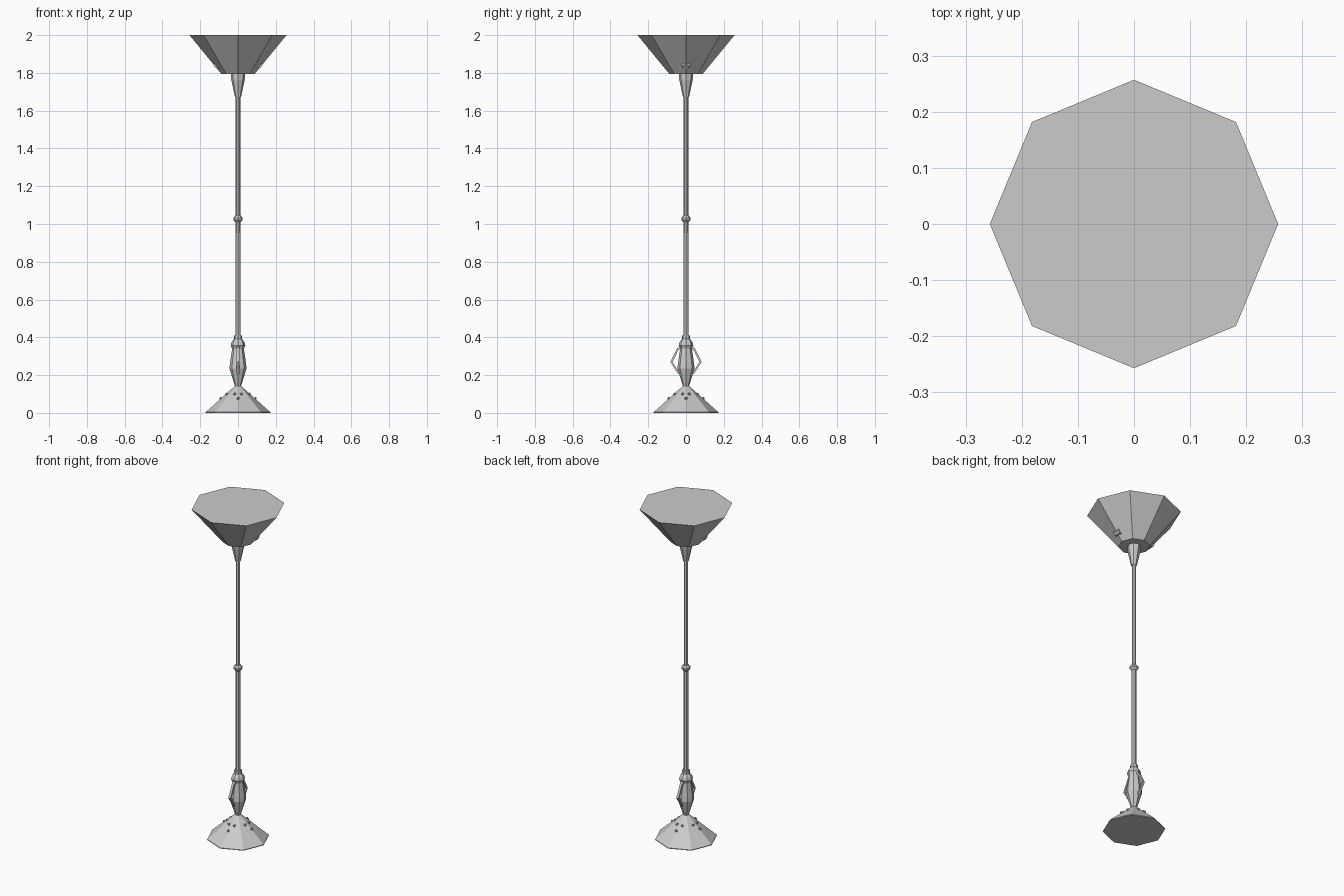
import bpy, bmesh
from math import cos, sin, pi
from mathutils import Vector, Matrix

cube = bpy.data.objects.get("Cube")
if cube:
    bpy.data.objects.remove(cube, do_unlink=True)

metal = bpy.data.materials.new("grey metal")
metal.use_nodes = True
GREY = (0.6, 0.6, 0.6, 1)
metal.diffuse_color = GREY
metal.node_tree.nodes["Principled BSDF"].inputs["Base Color"].default_value = GREY


def finish(name, bm):
    bmesh.ops.recalc_face_normals(bm, faces=bm.faces)
    mesh = bpy.data.meshes.new(name)
    bm.to_mesh(mesh)
    bm.free()
    mesh.materials.append(metal)
    obj = bpy.data.objects.new(name, mesh)
    bpy.context.collection.objects.link(obj)
    return obj


def lathe(name, profile, sides=8):
    """Closed faceted solid from (radius, height) pairs, corners on the axes."""
    bm = bmesh.new()
    rings = [[bm.verts.new((r * cos(2 * pi * i / sides), r * sin(2 * pi * i / sides), z))
              for i in range(sides)] for r, z in profile]
    for low, high in zip(rings, rings[1:]):
        for i in range(sides):
            j = (i + 1) % sides
            bm.faces.new((low[i], low[j], high[j], high[i]))
    bm.faces.new(rings[0][::-1])
    bm.faces.new(rings[-1])
    return finish(name, bm)


def plate(name, outline, half, turn):
    """Outline of (distance, height) pairs, thickened sideways and turned about z."""
    bm = bmesh.new()
    face = bm.faces.new([bm.verts.new((d, -half, z)) for d, z in outline])
    out = bmesh.ops.extrude_face_region(bm, geom=[face])
    moved = [v for v in out["geom"] if isinstance(v, bmesh.types.BMVert)]
    bmesh.ops.translate(bm, verts=moved, vec=(0, 2 * half, 0))
    bm.transform(Matrix.Rotation(turn, 4, 'Z'))
    return finish(name, bm)


# Foot, stem and shade
lathe("base", [(0.171, 0), (0.171, 0.004), (0.075, 0.09), (0.016, 0.143)])
lathe("vase", [(0.016, 0.14), (0.045, 0.235), (0.043, 0.26), (0.031, 0.34),
               (0.039, 0.358), (0.034, 0.375), (0.021, 0.392), (0.021, 0.41)])
lathe("lower_pole", [(0.014, 0.405), (0.013, 1.015)])
lathe("pole_knob", [(0.014, 1.01), (0.025, 1.022), (0.025, 1.032), (0.014, 1.045)])
lathe("upper_pole", [(0.012, 1.04), (0.012, 1.68)])
lathe("shade_cup", [(0.016, 1.672), (0.036, 1.765), (0.037, 1.797)])
lathe("shade", [(0.087, 1.793), (0.257, 2.0)])

# Bent handles on the front and back of the vase
bar = [(0.03, 0.352), (0.047, 0.342), (0.083, 0.27), (0.04, 0.203),
       (0.037, 0.213), (0.071, 0.27), (0.042, 0.33), (0.03, 0.338)]
for name, turn in (("front_handle", -pi / 2), ("back_handle", pi / 2)):
    plate(name, bar, 0.007, turn)

# Low ridges on the shade sides
ridge = [(0.1, 1.825), (0.118, 1.825), (0.13, 1.84), (0.125, 1.85), (0.1, 1.85)]
for name, turn in (("left_ridge", 0), ("right_ridge", pi)):
    plate(name, ridge, 0.02, turn)

# Groups of three beads on the four sides of the foot
bm = bmesh.new()
for k in range(4):
    spin = Matrix.Rotation(k * pi / 2, 4, 'Z')
    for spot in ((0.06, -0.018, 0.1), (0.06, 0.018, 0.1), (0.092, 0, 0.077)):
        place = Matrix.Translation(spin @ Vector(spot))
        bmesh.ops.create_icosphere(bm, subdivisions=1, radius=0.008, matrix=place)
finish("base_beads", bm)
